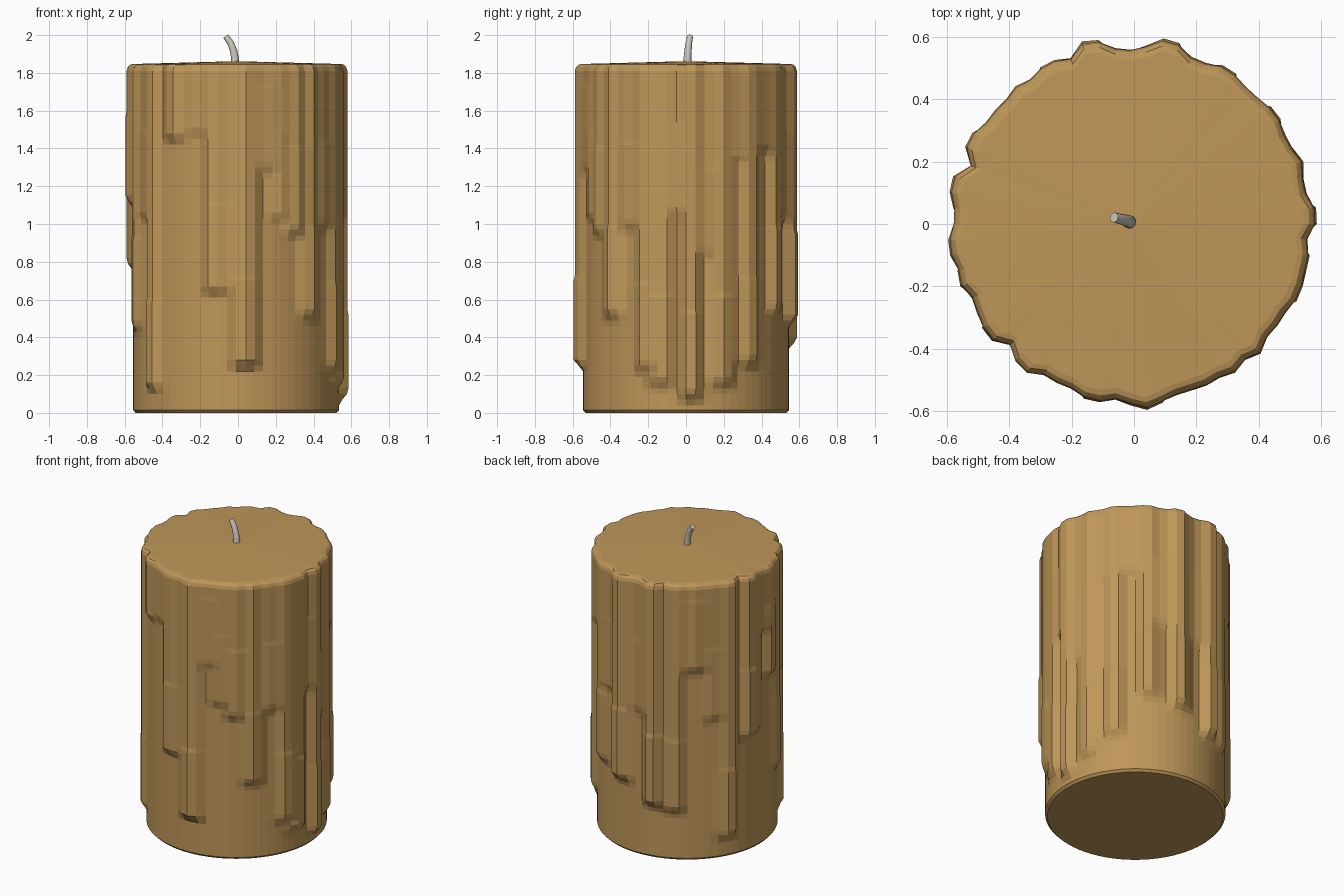
import bpy, bmesh, math, random
from mathutils import Vector

if "Cube" in bpy.data.objects:
    bpy.data.objects.remove(bpy.data.objects["Cube"])

random.seed(4)
SEG = 72
R = 0.545
CX = -0.01


def material(name, rgb):
    m = bpy.data.materials.new(name)
    m.diffuse_color = (*rgb, 1)
    m.use_nodes = True
    m.node_tree.nodes["Principled BSDF"].inputs["Base Color"].default_value = m.diffuse_color
    return m


def loft(name, rings, mat, tip=None):
    """Skin a stack of rings; cap the bottom, and close the top with a fan or a face."""
    bm = bmesh.new()
    vr = [[bm.verts.new(p) for p in ring] for ring in rings]
    n = len(rings[0])
    for a, b in zip(vr, vr[1:]):
        for i in range(n):
            j = (i + 1) % n
            bm.faces.new((a[i], a[j], b[j], b[i]))
    bm.faces.new(vr[0][::-1])
    if tip:
        t = bm.verts.new(tip)
        for i in range(n):
            bm.faces.new((vr[-1][i], vr[-1][(i + 1) % n], t))
    else:
        bm.faces.new(vr[-1])
    bmesh.ops.recalc_face_normals(bm, faces=bm.faces)
    me = bpy.data.meshes.new(name)
    bm.to_mesh(me)
    bm.free()
    me.materials.append(mat)
    ob = bpy.data.objects.new(name, me)
    bpy.context.collection.objects.link(ob)
    return ob


wax = material("tan wax", (0.52, 0.31, 0.10))
string = material("pale string", (0.60, 0.57, 0.50))

# Wax drips: angle in degrees, height of the lower end, thickness
drips = [(-161, .42, .036), (-142, .10, .036), (-126, 1.42, .036), (-101, .61, .034),
         (-85, .22, .052), (-55, .92, .036), (-45, .48, .042), (-22, .20, .040),
         (-14, .12, .036), (3, .05, .050), (20, .12, .042), (37, .23, .040),
         (59, .50, .042), (79, .45, .058), (95, .93, .020), (104, .33, .060),
         (116, .30, .034), (130, 1.23, .030), (152, .11, .040), (169, .74, .044),
         (188, 1.08, .042)]
# Short runs layered between the long ones
drips += [(-150, 1.0, .024), (-112, 1.45, .016), (-72, 1.25, .022), (-64, 1.0, .026),
          (-33, .95, .026), (-5, 1.02, .022), (12, .8, .026), (28, 1.3, .026),
          (47, 1.35, .028), (68, 1.0, .024), (142, .9, .022), (178, 1.4, .022)]
drips = [(a, z, t, random.uniform(3, 4.2), random.uniform(7, 8.8)) for a, z, t in drips]


def radius(deg, z):
    bump = 0.0
    for a, end, thick, core, edge in drips:
        d = abs((deg - a + 180) % 360 - 180)
        side = min(1, max(0, (edge - d) / (edge - core)))
        low = min(1, max(0, (z - end) / 0.06))
        swell = 1.0 if z < end + 0.5 else 0.88
        bump = max(bump, thick * side * low * swell)
    return R + bump


def wax_ring(z, inset=0.0, sample=None):
    ring = []
    for i in range(SEG):
        deg = 360 * i / SEG
        r = radius(deg, z if sample is None else sample) - inset
        a = math.radians(deg)
        ring.append((CX + r * math.cos(a), r * math.sin(a), z))
    return ring


# Candle body with drips, a rounded rim and a slightly domed top
rows = [wax_ring(0, 0.014), wax_ring(0.015)]
rows += [wax_ring(0.04 + 0.03 * k) for k in range(60)]
rows += [wax_ring(1.83, 0.006), wax_ring(1.843, 0.018), wax_ring(1.847, 0.035)]
loft("candle_body", rows, wax, tip=(CX, 0, 1.862))

# Bent wick
path = [Vector(p) for p in ((-.014, .006, 1.84), (-.016, .008, 1.88), (-.024, .011, 1.92),
                            (-.040, .015, 1.96), (-.064, .021, 1.993))]
wick = []
for k, p in enumerate(path):
    t = (path[min(k + 1, 4)] - path[max(k - 1, 0)]).normalized()
    u = Vector((0, 1, 0)).cross(t).normalized()
    v = t.cross(u)
    r = 0.022 - 0.0015 * k
    wick.append([p + r * (math.cos(a) * u + math.sin(a) * v)
                 for a in (math.tau * i / 12 for i in range(12))])
w = loft("wick", wick, string)
bpy.context.view_layer.objects.active = w
w.select_set(True)
bpy.ops.object.shade_smooth_by_angle(angle=math.radians(40))
